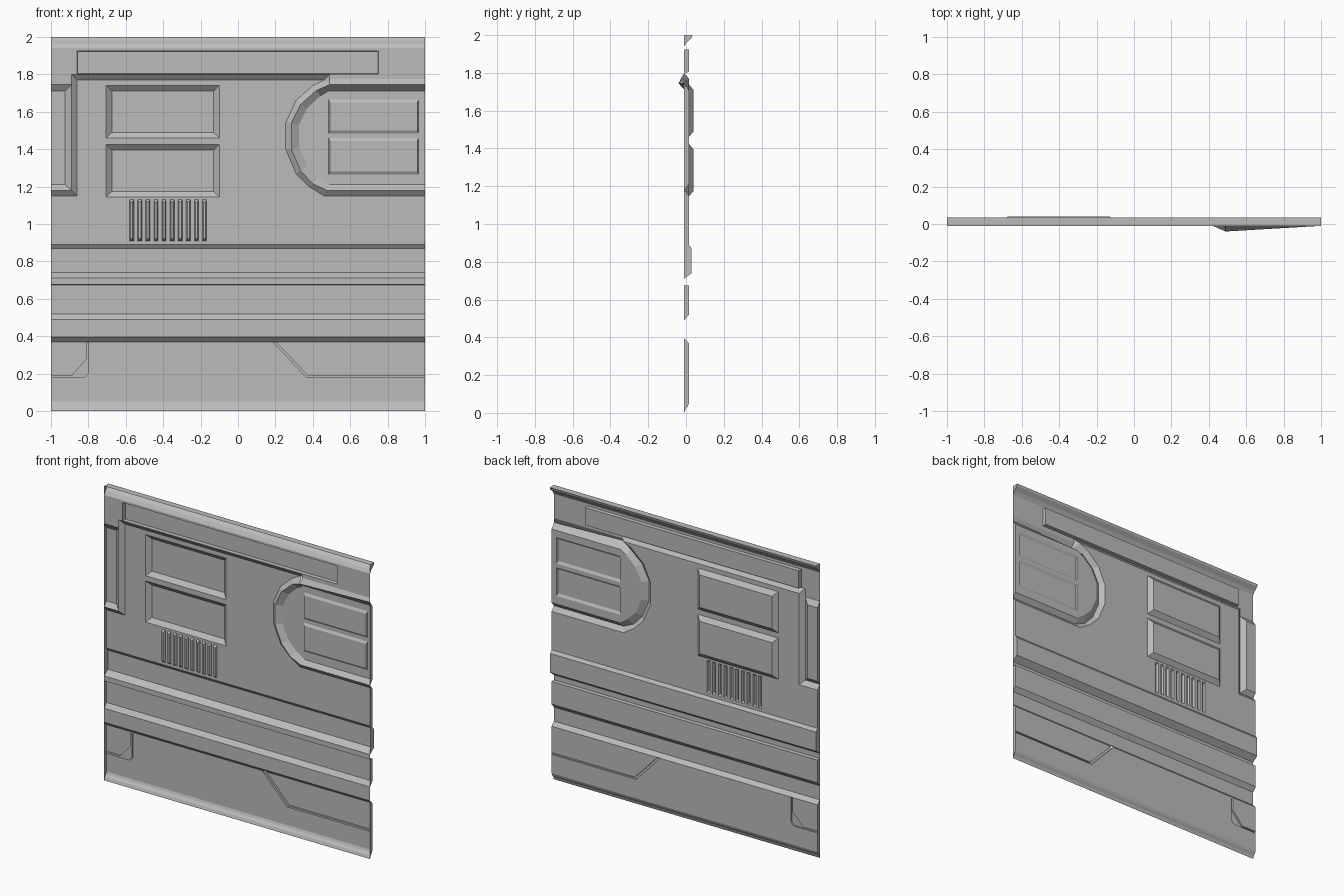
import bpy, bmesh
from mathutils import Vector
from mathutils.geometry import tessellate_polygon

if "Cube" in bpy.data.objects:
    bpy.data.objects.remove(bpy.data.objects["Cube"])

FRONT, MAIN, DEEP = -0.01, 0.015, 0.03   # sheet depths

mat = bpy.data.materials.new("panel_grey")
mat.diffuse_color = (0.5, 0.5, 0.5, 1)
mat.use_nodes = True
mat.node_tree.nodes["Principled BSDF"].inputs["Base Color"].default_value = mat.diffuse_color


def at(y, pts):
    """Lift (x, z) points onto depth y; a third value overrides the depth."""
    return [Vector((p[0], p[2] if len(p) > 2 else y, p[1])) for p in pts]


def rect(x0, z0, x1, z1):
    return [(x0, z0), (x1, z0), (x1, z1), (x0, z1)]


def inset(r, dx, dz):
    (x0, z0), (x1, z1) = r[0], r[2]
    return rect(x0 + dx, z0 + dz, x1 - dx, z1 - dz)


def flat(*loops):
    """Filled polygon; loops after the first are holes."""
    pts = [p for l in loops for p in l]
    return [[pts[i] for i in t] for t in tessellate_polygon(loops)]


def strip(a, b, closed=False):
    """Band of faces between two equally long point rows."""
    n = len(a)
    return [[a[i], a[(i + 1) % n], b[(i + 1) % n], b[i]]
            for i in range(n if closed else n - 1)]


def make(name, faces):
    bm = bmesh.new()
    for f in faces:
        clean = [p for i, p in enumerate(f) if (p - f[i - 1]).length > 1e-6]
        if len(clean) < 3:
            continue
        face = bm.faces.new([bm.verts.new(p) for p in clean])
        face.normal_update()
        n, c = face.normal, face.calc_center_median()
        # front side outward, end caps outward along x
        if n.y > 1e-5 or (abs(n.y) <= 1e-5 and n.x * c.x < 0):
            face.normal_flip()
    bmesh.ops.remove_doubles(bm, verts=bm.verts, dist=1e-5)
    me = bpy.data.meshes.new(name)
    bm.to_mesh(me)
    bm.free()
    me.materials.append(mat)
    ob = bpy.data.objects.new(name, me)
    bpy.context.collection.objects.link(ob)


def pan(name, r, y0, y1, dx, dz):
    """Rectangular recess or raised pad with sloped sides."""
    i = inset(r, dx, dz)
    make(name, strip(at(y0, r), at(y1, i), True) + flat(at(y1, i)))


# horizontal mouldings swept along x: rows of (z, y)
def moulding(name, rows):
    faces = []
    for (z0, y0), (z1, y1) in zip(rows, rows[1:]):
        faces += strip([Vector((-1, y0, z0)), Vector((1, y0, z0))],
                       [Vector((-1, y1, z1)), Vector((1, y1, z1))])
    make(name, faces)


moulding("top_lip", [(1.94, FRONT), (1.963, 0.005), (1.985, 0.03), (2.0, 0.035)])
moulding("middle_ribs", [(0.37, MAIN), (0.395, FRONT), (0.49, FRONT), (0.52, MAIN),
                         (0.674, MAIN), (0.676, FRONT), (0.71, FRONT), (0.74, DEEP),
                         (0.87, DEEP), (0.89, MAIN)])
moulding("bottom_lip", [(0, FRONT), (0.02, -0.003), (0.035, 0.009), (0.05, MAIN)])

# rectangles set into the main wall
windows = [rect(-0.705, 1.46, -0.1, 1.74), rect(-0.705, 1.145, -0.1, 1.425)]
fins = [rect(-0.58 + i * 0.0433, 0.91, -0.557 + i * 0.0433, 1.13) for i in range(10)]
for i, w in enumerate(windows):
    pan(f"window_recess_{i}", w, MAIN, 0.04, 0.03, 0.03)
for i, f in enumerate(fins):
    pan(f"vent_fin_{i}", f, MAIN, 0.0, 0.006, 0.012)

# rounded bay on the right: foot, crest and floor outlines
SPIKE = -0.04
bay_foot = [(0.46, 1.77), (0.40, 1.74), (0.31, 1.66), (0.255, 1.54), (0.255, 1.40),
            (0.31, 1.27), (0.38, 1.20), (0.46, 1.15), (1, 1.15)]
bay_crest = [(0.49, 1.745, SPIKE), (0.42, 1.715), (0.335, 1.64), (0.285, 1.54), (0.285, 1.40),
             (0.335, 1.285), (0.40, 1.215), (0.475, 1.18), (1, 1.18)]
bay_floor = [(0.48, 1.71), (0.44, 1.685), (0.37, 1.62), (0.325, 1.53), (0.325, 1.41),
             (0.37, 1.31), (0.43, 1.25), (0.49, 1.21), (1, 1.21)]
# left frame outlines
frame_foot = [(-1, 1.15), (-0.86, 1.15), (-0.86, 1.77)]
frame_crest = [(-1, 1.18), (-0.89, 1.18), (-0.89, 1.80)]

# main wall with openings
make("main_wall", flat(at(MAIN, [(1, 0.89), (-1, 0.89)] + frame_foot + bay_foot),
                       *[at(MAIN, r) for r in windows + fins]))
make("raised_border", strip(at(MAIN, frame_foot + [bay_foot[0]] + bay_foot),
                            at(FRONT, frame_crest + [(0.49, 1.80)] + bay_crest)))

# upper band with long shallow recess
sign = rect(-0.86, 1.802, 0.75, 1.925)
make("upper_band", flat(at(FRONT, [(-1, 1.745), (-0.89, 1.745), (-0.89, 1.80), (0.49, 1.80),
                                   (0.49, 1.775), (1, 1.775), (1, 1.94), (-1, 1.94)]),
                        at(FRONT, sign)))
pan("long_recess", sign, FRONT, MAIN, 0.002, 0.002)

# bay hood, walls, floor and pads
pads = [rect(0.485, 1.485, 0.965, 1.665), rect(0.485, 1.265, 0.965, 1.46)]
make("bay_hood", strip(at(FRONT, [(0.49, 1.775), (1, 1.775)]),
                       at(FRONT, [(0.49, 1.745, SPIKE), (1, 1.745)])))
make("bay_walls", strip(at(FRONT, [(1, 1.745)] + bay_crest),
                        at(MAIN, [(1, 1.71)] + bay_floor)))
make("bay_floor", flat(at(MAIN, [(1, 1.71)] + bay_floor), *[at(MAIN, p) for p in pads]))
for i, p in enumerate(pads):
    pan(f"bay_pad_{i}", p, MAIN, 0.006, 0.006, 0.016)

# left frame recess
recess_top = [(-1, 1.745), (-0.89, 1.745), (-0.89, 1.18), (-1, 1.18)]
recess_floor = [(-1, 1.71), (-0.925, 1.71), (-0.925, 1.21), (-1, 1.21)]
make("left_frame_recess", strip(at(FRONT, recess_top), at(MAIN, recess_floor))
     + flat(at(MAIN, recess_floor)))

# lower wall, divided by two narrow raised seams
left_out = [(-1, 0.178), (-0.82, 0.178), (-0.8, 0.20), (-0.8, 0.37)]
left_in = [(-1, 0.19), (-0.89, 0.19), (-0.81, 0.28), (-0.81, 0.37)]
right_out = [(0.185, 0.37), (0.365, 0.178), (1, 0.178)]
right_in = [(0.205, 0.37), (0.375, 0.19), (1, 0.19)]
make("lower_wall", flat(at(MAIN, [(1, 0.05), (-1, 0.05)] + left_out + right_out))
     + flat(at(MAIN, left_in + [(-1, 0.37)])) + flat(at(MAIN, right_in + [(1, 0.37)])))
for name, a, b in (("left_seam", left_out, left_in), ("right_seam", right_out, right_in)):
    make(name, strip(at(MAIN, a), at(0.003, a)) + strip(at(0.003, a), at(0.003, b))
         + strip(at(0.003, b), at(MAIN, b)))

# end caps closing the profile at both sides: (y, z) outlines
caps = [
    [(FRONT, 0), (-0.003, 0.02), (0.009, 0.035), (MAIN, 0.05), (MAIN, 0.37), (FRONT, 0.395)],
    [(FRONT, 0.49), (MAIN, 0.52), (MAIN, 0.674), (FRONT, 0.676)],
    [(FRONT, 0.71), (DEEP, 0.74), (DEEP, 0.87), (MAIN, 0.89), (MAIN, 1.15), (FRONT, 1.18)],
    [(FRONT, 1.18), (MAIN, 1.21), (MAIN, 1.71), (FRONT, 1.745)],
    [(FRONT, 1.94), (0.005, 1.963), (0.03, 1.985), (0.035, 2.0), (FRONT, 2.0)],
]
for side, x in (("left", -1), ("right", 1)):
    make(f"{side}_end_caps", [[Vector((x, y, z)) for y, z in c] for c in caps])

# top closing strip
make("top_edge", [[Vector((-1, FRONT, 2)), Vector((1, FRONT, 2)),
                   Vector((1, 0.035, 2)), Vector((-1, 0.035, 2))][::1]])
